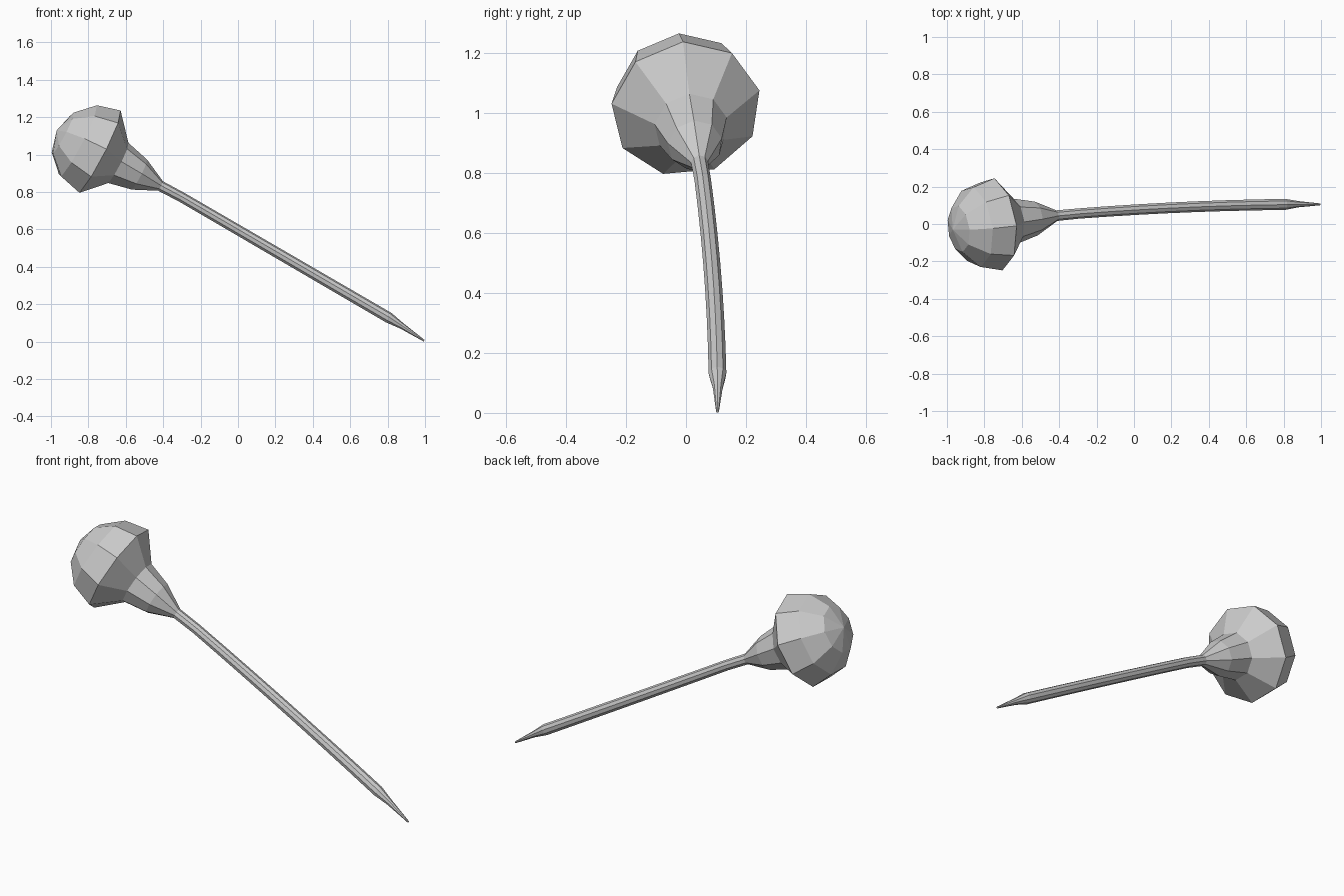
import bpy, bmesh
from math import sin, cos, pi, radians
from mathutils import Vector

if "Cube" in bpy.data.objects:
    bpy.data.objects.remove(bpy.data.objects["Cube"])

SIDES = 9
UP = Vector((0.46, -0.04, 0.888))


def ring(bm, center, axis, radius):
    """Nine-sided ring perpendicular to the axis, one corner pointing up."""
    d = axis.normalized()
    u = (UP - d * UP.dot(d)).normalized()
    v = d.cross(u)
    return [bm.verts.new(center + radius * (u * cos(2 * pi * i / SIDES) + v * sin(2 * pi * i / SIDES)))
            for i in range(SIDES)]


bm = bmesh.new()
head = Vector((-0.745, 0.0, 1.013))
d = Vector((0.88, 0.118, -0.458)).normalized()
R = 0.252
rings = []

# rounded head: half sphere behind the widest ring
pole = bm.verts.new(head - d * R * 1.01)
for a in (30, 60, 90):
    rings.append(ring(bm, head - d * R * cos(radians(a)), d, R * sin(radians(a))))

# flared collar narrowing to the neck
for pos, r in (((-0.643, 0.016, 0.954), 0.123),
               ((-0.529, 0.030, 0.892), 0.092),
               ((-0.415, 0.045, 0.832), 0.029)):
    rings.append(ring(bm, Vector(pos), d, r))


# gently bowed shaft
def shaft_point(t):
    return Vector((-0.30 + 1.105 * t, 0.056 + 0.085 * t - 0.036 * t * t, 0.771 - 0.643 * t))


N = 7
for i in range(N + 1):
    t = i / N
    tangent = shaft_point(t + 0.01) - shaft_point(t - 0.01)
    rings.append(ring(bm, shaft_point(t), tangent, 0.028 + 0.002 * t))

# sharpened tip
tip_axis = Vector((0.86, 0.01, -0.51))
rings.append(ring(bm, Vector((0.877, 0.106, 0.083)), tip_axis, 0.017))
rings.append(ring(bm, Vector((0.995, 0.105, 0.005)), tip_axis, 0.005))

# skin
for a, b in zip(rings, rings[1:]):
    for i in range(SIDES):
        j = (i + 1) % SIDES
        bm.faces.new((a[i], a[j], b[j], b[i]))
for i in range(SIDES):
    bm.faces.new((pole, rings[0][(i + 1) % SIDES], rings[0][i]))
bm.faces.new(rings[-1])
bmesh.ops.recalc_face_normals(bm, faces=bm.faces[:])

mesh = bpy.data.meshes.new("round_headed_pin")
bm.to_mesh(mesh)
bm.free()
obj = bpy.data.objects.new("round_headed_pin", mesh)
bpy.context.collection.objects.link(obj)
